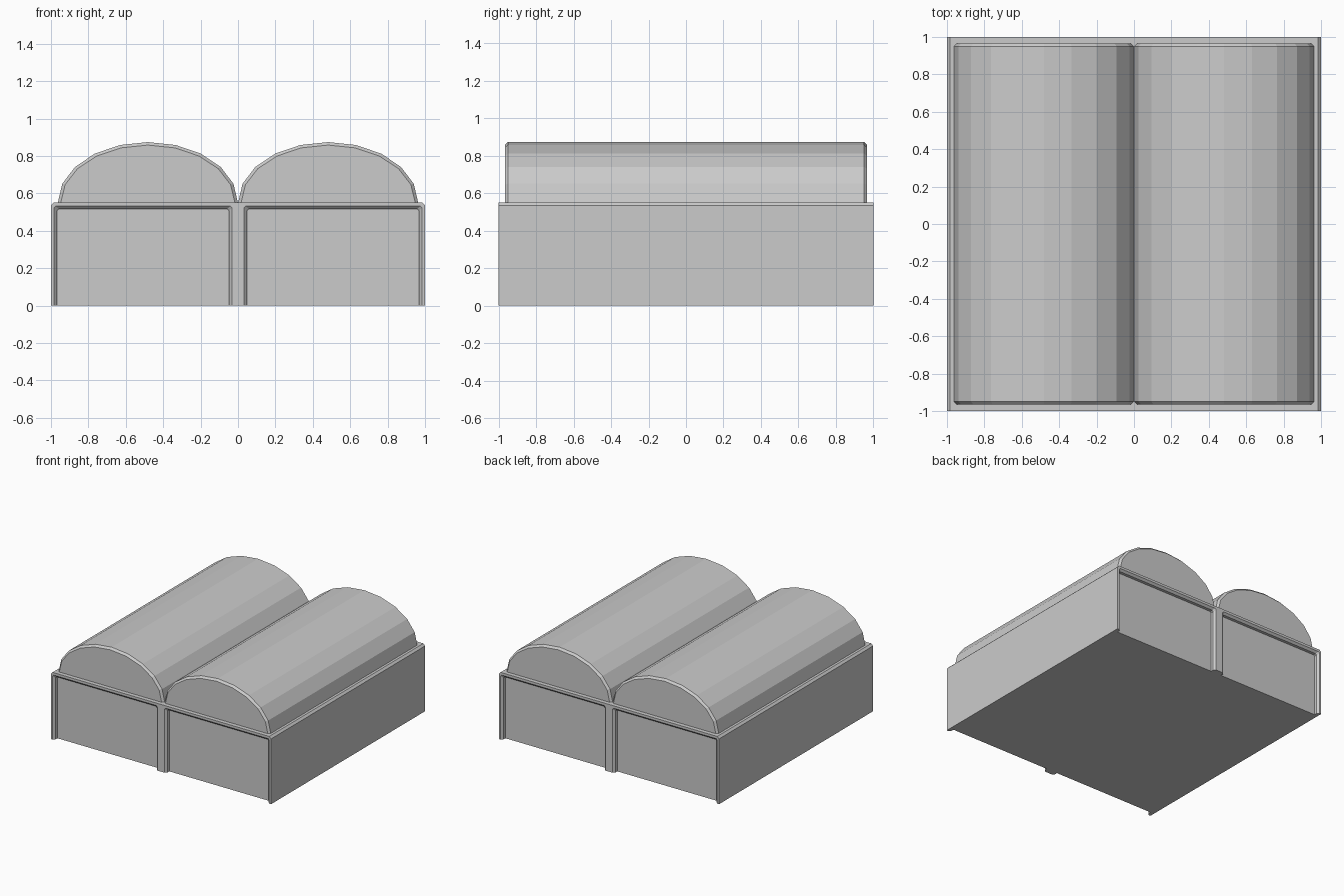
import bpy, bmesh
from math import sin, cos, pi

old = bpy.data.objects.get("Cube")
if old:
    bpy.data.objects.remove(old, do_unlink=True)

grey = bpy.data.materials.new("plain_grey")
grey.use_nodes = True
COLOUR = (0.6, 0.6, 0.6, 1)
grey.diffuse_color = COLOUR
grey.node_tree.nodes["Principled BSDF"].inputs["Base Color"].default_value = COLOUR

HEIGHT = 0.552      # top of the base
DEPTH = 0.04        # recess of the end panels
CHAMFER = 0.016


def loft(name, rings):
    """Skin a list of (y, [(x, z), ...]) rings and cap both ends."""
    bm = bmesh.new()
    loops = [[bm.verts.new((x, y, z)) for x, z in pts] for y, pts in rings]
    n = len(loops[0])
    for a, b in zip(loops, loops[1:]):
        for i in range(n):
            j = (i + 1) % n
            bm.faces.new((a[i], a[j], b[j], b[i]))
    bm.faces.new(loops[0])
    bm.faces.new(loops[-1])
    bmesh.ops.recalc_face_normals(bm, faces=bm.faces)
    mesh = bpy.data.meshes.new(name)
    bm.to_mesh(mesh)
    bm.free()
    mesh.materials.append(grey)
    obj = bpy.data.objects.new(name, mesh)
    bpy.context.collection.objects.link(obj)
    return obj


def mirrored(half):
    return half + [(-x, z) for x, z in reversed(half)]


# Base block with chamfered long top edges
outline = mirrored([(-1, 0), (-1, HEIGHT - CHAMFER), (-1 + CHAMFER, HEIGHT)])
loft("base", [(-1 + DEPTH, outline), (1 - DEPTH, outline)])


# End frames: three legs and a top rail, with chamfered openings
def frame_ring(inset):
    right, left, top = 0.984 - inset, 0.032 + inset, 0.532 - inset
    cut = 0.01
    opening = [(right, 0), (right, top - cut), (right - cut, top),
               (left + cut, top), (left, top - cut), (left, 0)]
    return outline + mirrored(opening)


for side, name in ((-1, "front_frame"), (1, "back_frame")):
    loft(name, [(side, frame_ring(0)),
                (side * (1 - CHAMFER), frame_ring(CHAMFER)),
                (side * (1 - DEPTH), frame_ring(CHAMFER))])


# Twin barrel roofs with chamfered ends
def arch(centre, inset):
    a, b = 0.481 - inset, 0.322 - inset
    return [(centre - a * cos(pi * i / 10), HEIGHT + b * sin(pi * i / 10))
            for i in range(11)]


END = 0.966
for centre, name in ((-0.482, "right_barrel_roof"), (0.482, "left_barrel_roof")):
    full, small = arch(centre, 0), arch(centre, CHAMFER)
    loft(name, [(-END, small), (-END + CHAMFER, full),
                (END - CHAMFER, full), (END, small)])
